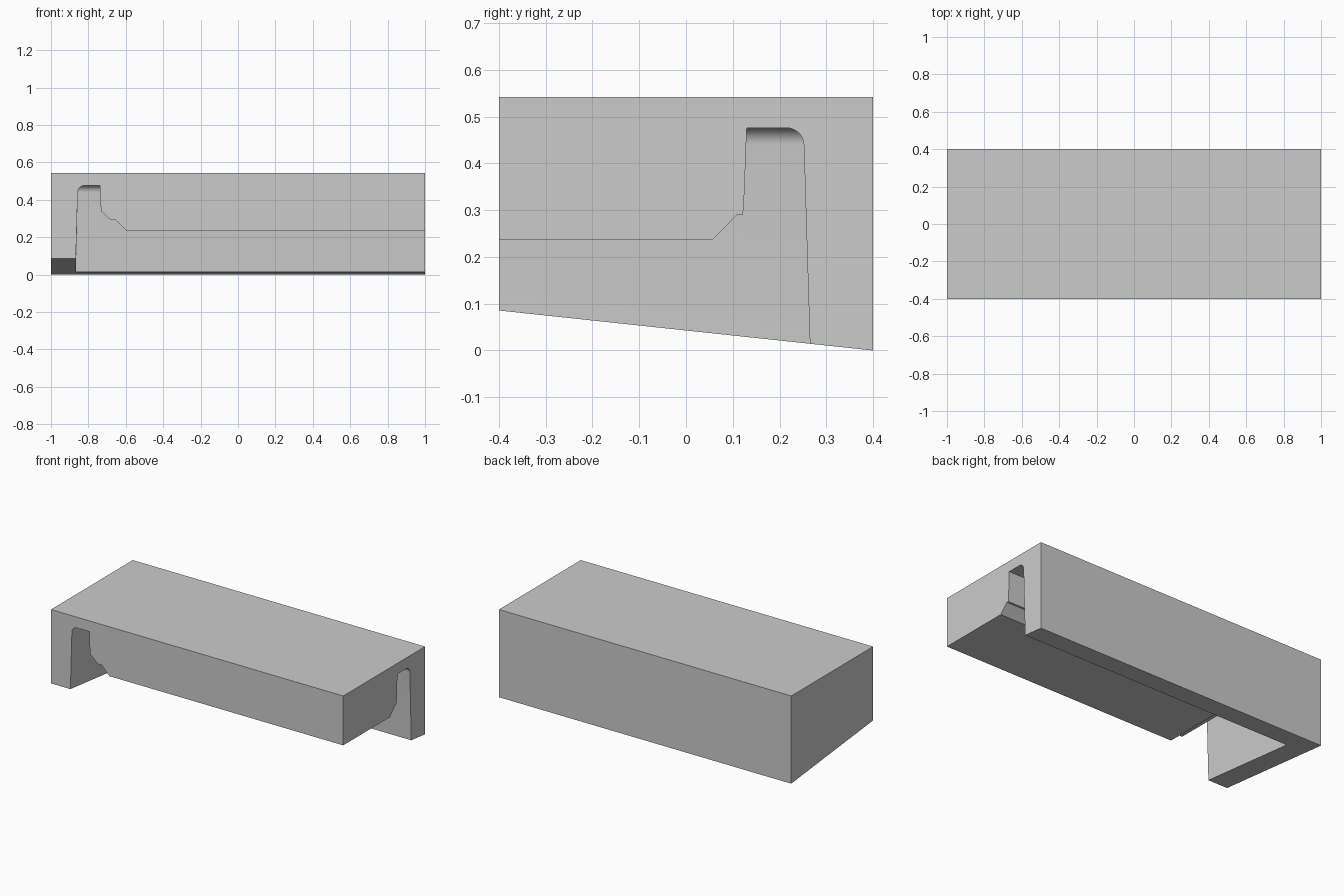
import bpy, bmesh, math

cube = bpy.data.objects.get("Cube")
if cube:
    bpy.data.objects.remove(cube, do_unlink=True)

FRONT, BACK, LEFT, RIGHT = -0.4, 0.4, -1.0, 1.0
TOP, GROOVE_TOP, FILLET = 0.5425, 0.476, 0.037


def slope(y):
    """Height of the sloping underside."""
    return 0.0855 * (BACK - y) / (BACK - FRONT)


grey = bpy.data.materials.new("plain grey")
grey.use_nodes = True
colour = (0.6, 0.6, 0.6, 1)
grey.diffuse_color = colour
grey.node_tree.nodes["Principled BSDF"].inputs["Base Color"].default_value = colour

bm = bmesh.new()


def ring(x, y, z_front, z_corner):
    """L-shaped path: front end, inside corner, right end."""
    return [bm.verts.new(p) for p in
            ((x, FRONT, z_front), (x, y, z_corner), (RIGHT, y, z_corner))]


# Inner wall of the lip, starting on the sloping underside
rings = [ring(-0.867, 0.265, slope(FRONT), slope(0.265))]

# Rounded top of the groove
STEPS = 8
for i in range(STEPS + 1):
    a = math.pi / 2 * i / STEPS
    shift = FILLET * (1 - math.cos(a))
    z = GROOVE_TOP - FILLET * (1 - math.sin(a))
    rings.append(ring(-0.857 + shift, 0.252 - shift, z, z))

# Stepped and chamfered side of the core
core = [(-0.738, 0.13, GROOVE_TOP), (-0.733, 0.125, 0.34), (-0.68, 0.122, 0.291),
        (-0.652, 0.11, 0.291), (-0.6, 0.057, 0.237)]
rings += [ring(x, y, z, z) for x, y, z in core]

# Skin the groove between neighbouring paths
for r, s in zip(rings, rings[1:]):
    for i in range(2):
        bm.faces.new((r[i], r[i + 1], s[i + 1], s[i]))

# Outer block corners
low_front = bm.verts.new((LEFT, FRONT, slope(FRONT)))
low_back = bm.verts.new((LEFT, BACK, 0))
low_right = bm.verts.new((RIGHT, BACK, 0))
core_corner = bm.verts.new((RIGHT, FRONT, core[-1][2]))
t = [bm.verts.new((x, y, TOP)) for x, y in
     ((LEFT, FRONT), (RIGHT, FRONT), (RIGHT, BACK), (LEFT, BACK))]

bm.faces.new(t)
bm.faces.new((low_front, low_back, t[3], t[0]))
bm.faces.new((low_back, low_right, t[2], t[3]))
bm.faces.new([low_front, t[0], t[1], core_corner] + [r[0] for r in reversed(rings)])
bm.faces.new([low_right, t[2], t[1], core_corner] + [r[2] for r in reversed(rings)])
bm.faces.new(rings[-1] + [core_corner])
first = rings[0]
bm.faces.new((low_front, first[0], first[1], low_back))
bm.faces.new((low_back, first[1], first[2], low_right))

bmesh.ops.recalc_face_normals(bm, faces=bm.faces)
mesh = bpy.data.meshes.new("grooved_block")
bm.to_mesh(mesh)
bm.free()
mesh.materials.append(grey)

block = bpy.data.objects.new("grooved_block", mesh)
bpy.context.collection.objects.link(block)
bpy.ops.object.select_all(action='DESELECT')
block.select_set(True)
bpy.context.view_layer.objects.active = block
bpy.ops.object.shade_smooth_by_angle(angle=math.radians(30))
